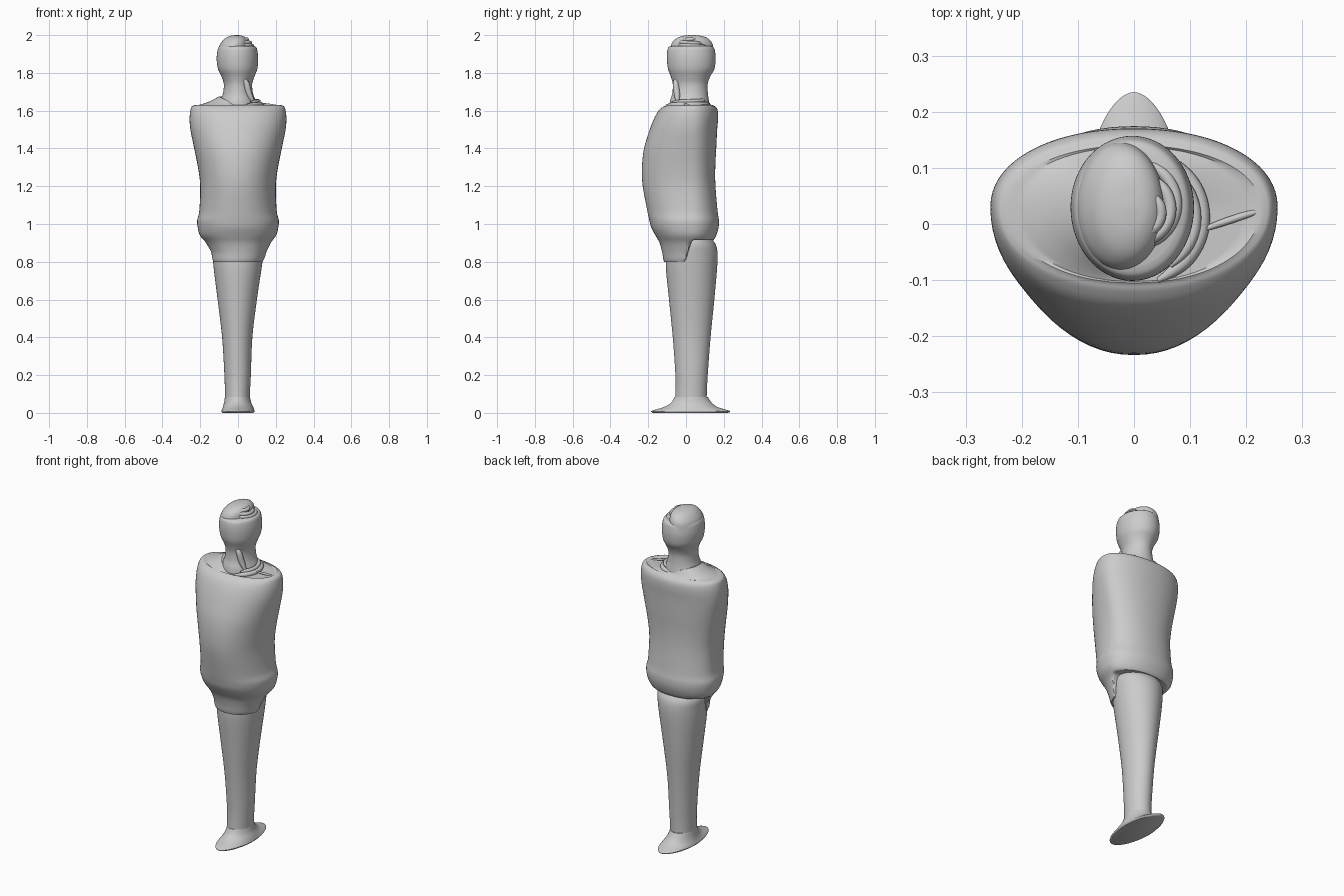
import bpy, math

if "Cube" in bpy.data.objects:
    bpy.data.objects.remove(bpy.data.objects["Cube"])

SEG = 72
YC = 0.03  # depth of the widest line of the body


def smooth(obj, angle=40):
    bpy.ops.object.select_all(action='DESELECT')
    obj.select_set(True)
    bpy.context.view_layer.objects.active = obj
    bpy.ops.object.shade_smooth_by_angle(angle=math.radians(angle))


def refine(rows, n):
    """Catmull-Rom interpolation of profile rows."""
    out = []
    for i in range(len(rows) - 1):
        p = [rows[max(0, min(len(rows) - 1, i + k))] for k in (-1, 0, 1, 2)]
        for j in range(n):
            t = j / n
            out.append([b + 0.5 * t * (c - a + t * (2*a - 5*b + 4*c - d + t * (3*(b - c) + d - a)))
                        for a, b, c, d in zip(*p)])
    return out + [list(rows[-1])]


def loft(name, rows, n=4, power=2.0, warp=None, angle=40):
    """Skin oval sections given as (z, half width, front y, back y, x shift)."""
    verts, faces = [], []
    rings = refine(rows, n)
    for z, w, yf, yb, xo in rings:
        for k in range(SEG):
            a = 2 * math.pi * k / SEG
            c, s = math.cos(a), math.sin(a)
            cx = math.copysign(abs(c) ** (2 / power), c)
            sy = math.copysign(abs(s) ** (2 / power), s)
            v = (xo + w * cx, YC + sy * ((yb - YC) if s > 0 else (YC - yf)), z)
            verts.append(warp(v, a) if warp else v)
    for r in range(len(rings) - 1):
        for k in range(SEG):
            k2 = (k + 1) % SEG
            faces.append((r*SEG + k, r*SEG + k2, (r+1)*SEG + k2, (r+1)*SEG + k))
    faces.append(tuple(reversed(range(SEG))))
    faces.append(tuple(range((len(rings) - 1) * SEG, len(rings) * SEG)))
    me = bpy.data.meshes.new(name)
    me.from_pydata(verts, [], faces)
    obj = bpy.data.objects.new(name, me)
    bpy.context.collection.objects.link(obj)
    smooth(obj, angle)
    return obj


def strand(name, pts, radius):
    """Tapered rounded fold following a smooth path."""
    cu = bpy.data.curves.new(name, 'CURVE')
    cu.dimensions = '3D'
    cu.bevel_depth = radius
    cu.bevel_resolution = 3
    cu.use_fill_caps = True
    sp = cu.splines.new('NURBS')
    sp.points.add(len(pts) - 1)
    for i, p in enumerate(pts):
        sp.points[i].co = (*p, 1)
        sp.points[i].radius = 0.3 if i in (0, len(pts) - 1) else 1.0
    sp.use_endpoint_u = True
    sp.order_u = 4
    sp.resolution_u = 6
    obj = bpy.data.objects.new(name, cu)
    bpy.context.collection.objects.link(obj)


# flat oval foot with a flared ankle
loft("foot", [(0.0, .082, -.175, .222, 0), (.008, .088, -.185, .235, 0),
              (.016, .086, -.165, .215, 0), (.032, .08, -.115, .165, 0),
              (.055, .072, -.078, .135, -.002), (.085, .066, -.06, .115, -.003)], power=1.85)

# single tapering leg column
loft("legs", [(.04, .066, -.06, .11, -.003), (.1, .066, -.056, .11, -.003),
              (.2, .07, -.056, .115, -.002), (.4, .08, -.07, .13, -.004),
              (.6, .104, -.09, .15, -.004), (.76, .126, -.106, .164, -.002),
              (.84, .135, -.105, .167, 0), (.89, .14, -.1, .158, 0), (.93, .13, -.08, .13, 0)])


# robe: hem raised at the back, neckline raised on the left shoulder
def robe_warp(v, a):
    x, y, z = v
    s = math.sin(a)
    if z < .92:
        t = min(1, max(0, (s + .25) / .3))
        z = max(z, .80 + .115 * t * t * (3 - 2 * t))
    elif z > 1.63:
        side = max(0, -math.cos(a)) + .35 * max(0, s)
        z = 1.625 + (z - 1.63) * min(1, side)
    return x, y, z


loft("robe", [(.80, .10, -.09, .10, 0), (.80, .134, -.116, .13, 0), (.85, .148, -.126, .138, .004),
              (.90, .172, -.14, .142, .002), (.94, .202, -.162, .16, 0), (.98, .213, -.183, .172, 0),
              (1.02, .216, -.194, .174, 0), (1.07, .205, -.205, .167, 0), (1.2, .2, -.229, .156, 0),
              (1.3, .212, -.233, .155, 0), (1.4, .232, -.222, .16, 0), (1.5, .252, -.192, .165, 0),
              (1.56, .256, -.168, .17, 0), (1.6, .252, -.145, .168, 0), (1.622, .244, -.12, .156, 0),
              (1.63, .225, -.105, .14, 0), (1.65, .16, -.095, .13, 0), (1.68, .1, -.08, .12, 0)],
     power=2.12, warp=robe_warp)

# neck and head with a flat rim
loft("neck_and_head", [(1.6, .11, -.09, .13, 0), (1.65, .095, -.085, .122, 0), (1.69, .08, -.073, .116, 0),
                       (1.74, .075, -.07, .115, 0), (1.78, .087, -.08, .128, 0), (1.82, .104, -.095, .15, -.002),
                       (1.87, .11, -.101, .157, -.003), (1.91, .107, -.1, .154, -.003),
                       (1.935, .1, -.093, .147, -.003), (1.943, .085, -.075, .13, -.003)])

# crown of the head, set to the left
loft("crown", [(1.91, .084, -.085, .147, -.023), (1.945, .076, -.08, .143, -.022),
               (1.968, .067, -.068, .132, -.016), (1.985, .053, -.047, .112, -.012),
               (1.996, .032, -.016, .082, -.008), (2.0, .008, .022, .04, -.005)])


def spiral(cx, cy, r0, r1, a0, a1, z0, z1, n=9):
    pts = []
    for i in range(n):
        t = i / (n - 1)
        a, r = math.radians(a0 + (a1 - a0) * t), r0 + (r1 - r0) * t
        pts.append((cx + r * math.cos(a), cy + r * math.sin(a), z0 + (z1 - z0) * t))
    return pts


# swirling folds on the crown
strand("outer_crown_fold", spiral(0, .03, .085, .065, 80, -110, 1.938, 1.95), .011)
strand("middle_crown_fold", spiral(.005, .02, .07, .045, 70, -120, 1.955, 1.965), .011)
strand("inner_crown_fold", spiral(.01, .015, .045, .025, 60, -130, 1.98, 1.972), .01)

# gathered collar folds on the right shoulder
strand("outer_collar_fold", spiral(.01, .02, .1, .125, 85, -75, 1.635, 1.63), .014)
strand("inner_collar_fold", spiral(.01, .02, .088, .11, 70, -60, 1.655, 1.645), .011)
strand("shoulder_crease", [(.11, -.015, 1.64), (.15, 0, 1.632), (.2, .018, 1.627), (.24, .027, 1.618)], .008)

# folded flap on the front right of the neck
strand("neck_flap", [(.025, -.055, 1.775), (.045, -.056, 1.755), (.05, -.05, 1.71),
                     (.065, -.045, 1.67), (.085, -.045, 1.64)], .017)
